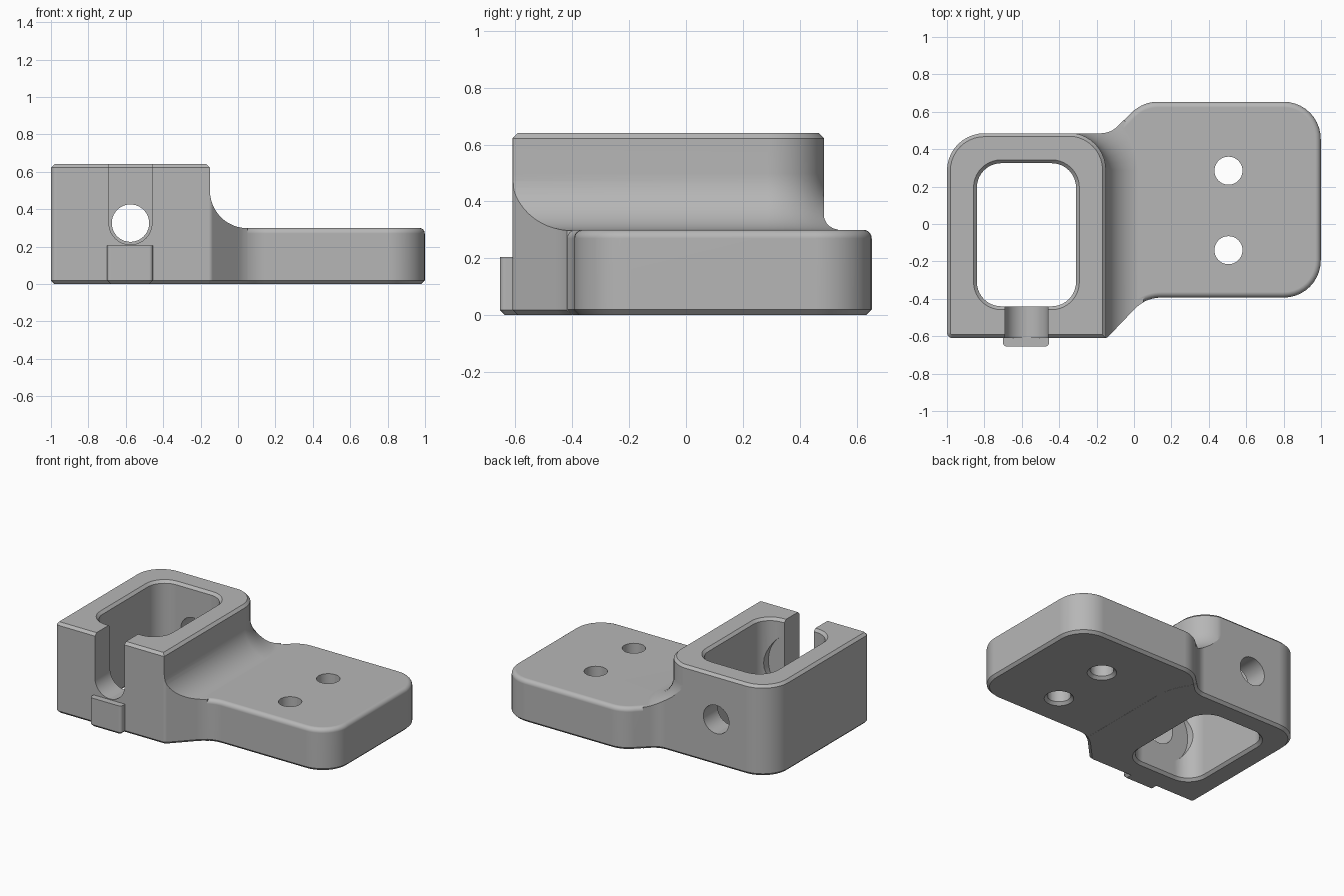
import bpy
import bmesh
from math import sin, cos, pi, radians, atan2
from mathutils import Vector

cube = bpy.data.objects.get("Cube")
if cube:
    bpy.data.objects.remove(cube, do_unlink=True)

grey = bpy.data.materials.new("plain grey")
grey.use_nodes = True
colour = (0.47, 0.47, 0.47, 1)
grey.diffuse_color = colour
grey.node_tree.nodes["Principled BSDF"].inputs["Base Color"].default_value = colour


def rounded_loop(corners, d, steps=10):
    """Counter-clockwise (x, y, radius) corners, offset outward by d and rounded."""
    loop = []
    count = len(corners)
    for i, (x, y, r) in enumerate(corners):
        p = Vector((x, y))
        e1 = (p - Vector(corners[i - 1][:2])).normalized()
        e2 = (Vector(corners[(i + 1) % count][:2]) - p).normalized()
        n1, n2 = Vector((e1.y, -e1.x)), Vector((e2.y, -e2.x))
        p = p + (n1 + n2) * d / (1 + n1.dot(n2))
        turn = atan2(e1.x * e2.y - e1.y * e2.x, e1.dot(e2))
        side = 1 if turn > 0 else -1
        r = max(r + d * side, 0.005)
        centre = p - (n1 + n2) * side * r / (1 + n1.dot(n2))
        start = atan2(n1.y * side, n1.x * side)
        for k in range(steps + 1):
            a = start + turn * k / steps
            loop.append(centre + Vector((cos(a), sin(a))) * r)
    return loop


def loft(name, corners, profile, along_y=False):
    """Solid stacked from offset outlines; profile is a list of (offset, height)."""
    bm = bmesh.new()
    rings = []
    for d, h in profile:
        rings.append([bm.verts.new((p.x, h, p.y) if along_y else (p.x, p.y, h))
                      for p in rounded_loop(corners, d)])
    for low, high in zip(rings, rings[1:]):
        for i in range(len(low)):
            bm.faces.new((low[i - 1], low[i], high[i], high[i - 1]))
    bm.faces.new(rings[0][::-1])
    bm.faces.new(rings[-1])
    bmesh.ops.recalc_face_normals(bm, faces=bm.faces)
    mesh = bpy.data.meshes.new(name)
    bm.to_mesh(mesh)
    bm.free()
    mesh.materials.append(grey)
    obj = bpy.data.objects.new(name, mesh)
    bpy.context.collection.objects.link(obj)
    return obj


def rect(x0, y0, x1, y1, r):
    return [(x0, y0, r), (x1, y0, r), (x1, y1, r), (x0, y1, r)]


def circle(x, y, r):
    return rect(x - r, y - r, x + r, y + r, r * 0.999)


def combine(target, other, operation):
    mod = target.modifiers.new(operation, 'BOOLEAN')
    mod.operation = operation
    mod.solver = 'EXACT'
    mod.object = other
    bpy.context.view_layer.objects.active = target
    bpy.ops.object.modifier_apply(modifier=mod.name)
    bpy.data.objects.remove(other, do_unlink=True)


# Overall footprint: clamp block, angled neck and mounting plate
footprint = [(-1, -0.61, 0.03), (-0.145, -0.61, 0.03), (0.06, -0.395, 0.2),
             (1, -0.395, 0.2), (1, 0.655, 0.2), (0.045, 0.655, 0.2),
             (-0.125, 0.485, 0.13), (-1, 0.485, 0.2)]
top, plate_top, chamfer = 0.64, 0.3, 0.018

# Clamp block, with a concave sweep running down to the plate
body = loft("bracket_body", footprint,
            [(-chamfer, 0), (0, chamfer), (0, top - chamfer), (-chamfer, top)])
sweep = [(0.2, -0.1)]
for k in range(12, -1, -1):
    a = pi / 2 * k / 12
    sweep.append((0.2 - 0.2 * cos(a), 0.498 - 0.2 * sin(a)))
sweep += [(0, top - chamfer), (-0.05, top - chamfer + 0.05)]
combine(body, loft("sweep_form", rect(-1.3, -0.9, -0.15, 0.488, 0.2), sweep), 'INTERSECT')

# Mounting plate with a rounded upper edge
inset, edge = 0.0015, 0.03
plate = [(-inset - chamfer, 0.001), (-inset, chamfer + 0.001)]
for k in range(7):
    a = pi / 2 * k / 6
    plate.append((-inset - edge + edge * cos(a), plate_top - edge + edge * sin(a)))
combine(body, loft("mounting_plate", footprint, plate), 'UNION')

# Chamfered pocket right through the clamp block
combine(body, loft("pocket", rect(-0.84, -0.44, -0.31, 0.325, 0.13),
                   [(0.05, chamfer - 0.05), (0, chamfer), (0, top - chamfer),
                    (0.05, top - chamfer + 0.05)]), 'DIFFERENCE')

# Screw slot in the front wall, spot face behind it, and hole in the back wall
sx, sz = -0.575, 0.325
slot = [(sx - 0.115, sz - 0.115, 0.1149), (sx + 0.115, sz - 0.115, 0.1149),
        (sx + 0.115, 0.8, 0.01), (sx - 0.115, 0.8, 0.01)]
combine(body, loft("slot", slot, [(0, -0.8), (0, -0.3)], True), 'DIFFERENCE')
combine(body, loft("spot_face", circle(sx, sz, 0.24), [(0, -0.441), (0, -0.1)], True), 'DIFFERENCE')
combine(body, loft("back_hole", circle(sx, sz, 0.1), [(0, 0.1), (0, 0.8)], True), 'DIFFERENCE')

# Two mounting holes, chamfered underneath
for y in (0.285, -0.14):
    combine(body, loft("mounting_hole", circle(0.505, y, 0.075),
                       [(0.05, -0.03), (0, 0.02), (0, 0.5)]), 'DIFFERENCE')

# Small tab below the slot
tab = loft("front_tab", rect(-0.7, -0.655, -0.455, -0.57, 0.02),
           [(-chamfer, 0.0005), (0, chamfer), (0, 0.205)])
combine(body, tab, 'UNION')

# Smooth curved faces, keep edges crisp
bpy.ops.object.select_all(action='DESELECT')
body.select_set(True)
bpy.context.view_layer.objects.active = body
bpy.ops.object.shade_smooth_by_angle(angle=radians(30))
weighted = body.modifiers.new("even_normals", 'WEIGHTED_NORMAL')
weighted.keep_sharp = True
